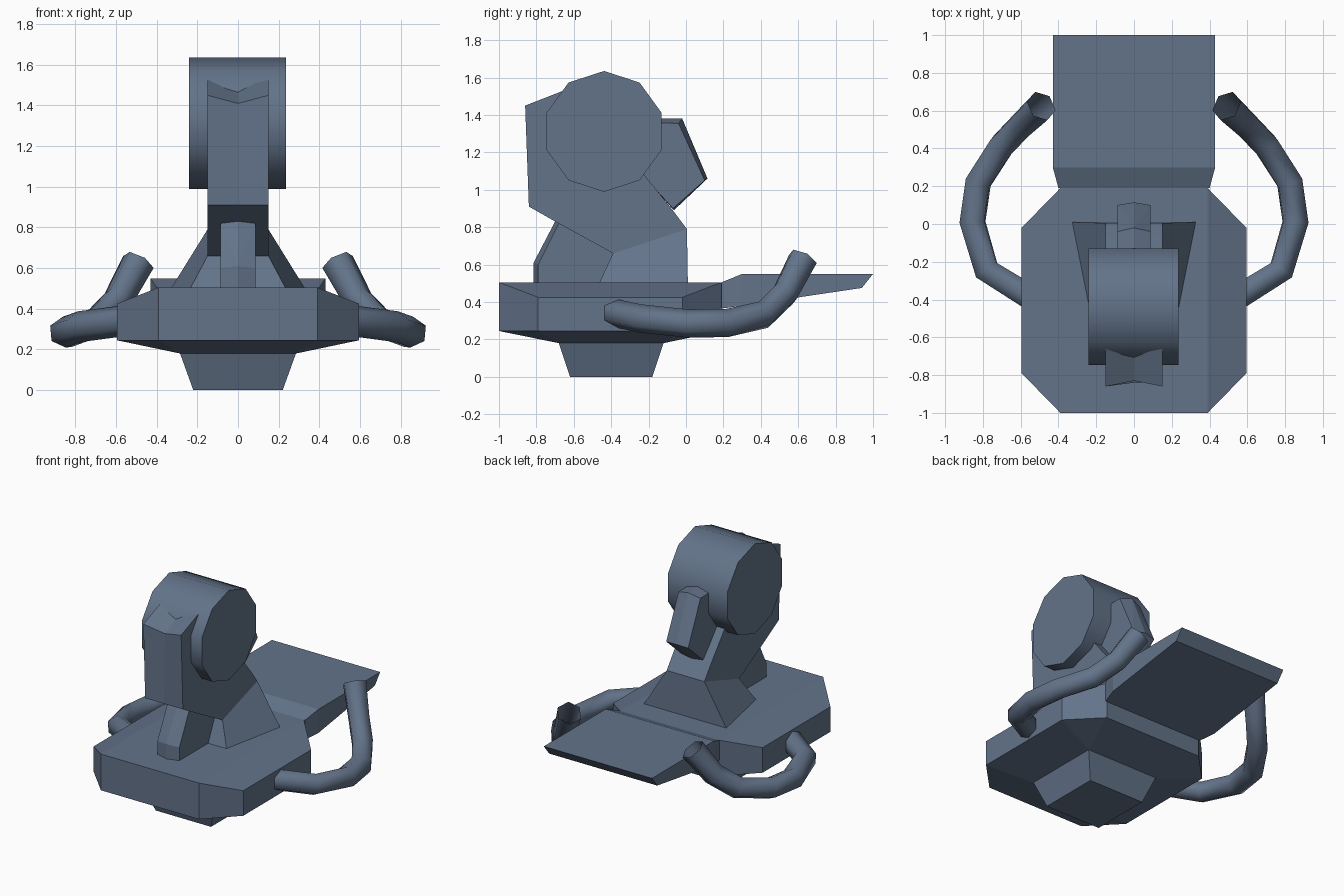
import bpy, bmesh, math

if "Cube" in bpy.data.objects:
    bpy.data.objects.remove(bpy.data.objects["Cube"])

slate = bpy.data.materials.new("slate")
slate.diffuse_color = (0.125, 0.172, 0.252, 1)
slate.use_nodes = True
slate.node_tree.nodes["Principled BSDF"].inputs["Base Color"].default_value = slate.diffuse_color


def add_object(name, bm):
    bmesh.ops.recalc_face_normals(bm, faces=bm.faces[:])
    mesh = bpy.data.meshes.new(name)
    bm.to_mesh(mesh)
    bm.free()
    mesh.materials.append(slate)
    obj = bpy.data.objects.new(name, mesh)
    bpy.context.collection.objects.link(obj)
    return obj


def hull(name, half):
    """Convex solid from points on the +x half, mirrored over x = 0."""
    bm = bmesh.new()
    for p in sorted({(s * x, y, z) for x, y, z in half for s in (1, -1)}):
        bm.verts.new(p)
    res = bmesh.ops.convex_hull(bm, input=bm.verts[:])
    loose = [v for v in res["geom_interior"] if isinstance(v, bmesh.types.BMVert)]
    bmesh.ops.delete(bm, geom=loose, context="VERTS")
    bmesh.ops.dissolve_limit(bm, angle_limit=0.02, verts=bm.verts[:], edges=bm.edges[:])
    return add_object(name, bm)


def loft(name, sections):
    """Skin (x, profile of y/z points) sections and cap both ends."""
    bm = bmesh.new()
    rings = [[bm.verts.new((x, y, z)) for y, z in prof] for x, prof in sections]
    n = len(rings[0])
    for a, b in zip(rings, rings[1:]):
        for i in range(n):
            j = (i + 1) % n
            bm.faces.new((a[i], a[j], b[j], b[i]))
    bm.faces.new(rings[0])
    bm.faces.new(rings[-1])
    return add_object(name, bm)


def smooth(obj, angle):
    bpy.ops.object.select_all(action="DESELECT")
    obj.select_set(True)
    bpy.context.view_layer.objects.active = obj
    bpy.ops.object.shade_smooth_by_angle(angle=math.radians(angle))


# Foot and chamfered base body
hull("foot", [(0.22, -0.62, 0), (0.22, -0.18, 0), (0.285, -0.68, 0.18), (0.285, -0.12, 0.18)])
hull("base_body", [
    (0.39, -1, 0.505), (0.595, -0.79, 0.425), (0.595, -0.02, 0.425), (0.39, 0.19, 0.505),
    (0.39, -1, 0.245), (0.595, -0.79, 0.245), (0.595, -0.02, 0.245), (0.39, 0.19, 0.245),
    (0.285, -0.68, 0.18), (0.285, -0.12, 0.18)])

# Rear plate
hull("rear_plate", [
    (0.40, 0.19, 0.505), (0.43, 0.30, 0.55), (0.43, 1.0, 0.55),
    (0.43, 0.94, 0.475), (0.43, 0.30, 0.38), (0.40, 0.19, 0.365)])

# Flared neck and front strut
hull("neck_flare", [
    (0.33, 0.01, 0.50), (0.235, -0.465, 0.50), (0.15, 0.005, 0.79), (0.15, -0.39, 0.66)])
hull("front_strut", [
    (0.087, -0.79, 0.50), (0.087, -0.79, 0.60), (0.087, -0.68, 0.82),
    (0, -0.815, 0.50), (0, -0.815, 0.61), (0, -0.70, 0.83),
    (0.087, -0.38, 0.68), (0.087, -0.42, 0.50)])

# Arm with a shallow groove along its top
rest = [(-0.84, 0.91), (-0.69, 0.825), (-0.39, 0.66), (0.005, 0.79), (-0.07, 0.89), (-0.28, 1.15)]
side = [(-0.86, 1.45)] + rest + [(-0.45, 1.61)]
middle = [(-0.83, 1.41)] + rest + [(-0.45, 1.58)]
loft("arm", [(-0.15, side), (0, middle), (0.15, side)])

# Ten-sided drum
drum = [(-0.438 + 0.323 * math.sin(i * math.tau / 10),
         1.312 + 0.323 * math.cos(i * math.tau / 10)) for i in range(10)]
smooth(loft("drum", [(-0.24, drum), (0.235, drum)]), 40)

# Ridged eyepiece behind the drum
hull("eyepiece", [
    (0.087, -0.25, 1.36), (0.087, -0.04, 1.355), (0.087, 0.10, 1.05), (0.087, -0.07, 0.90),
    (0.087, -0.25, 1.10), (0, -0.02, 1.38), (0, 0.115, 1.06), (0, -0.065, 0.89), (0, -0.25, 1.385)])

# Bent tube handles, open at the ends
path = [(0.53, -0.40, 0.345), (0.78, -0.245, 0.312), (0.855, 0.01, 0.285), (0.825, 0.22, 0.288),
        (0.70, 0.415, 0.332), (0.59, 0.53, 0.445), (0.49, 0.625, 0.63)]
for label, s in (("right", 1), ("left", -1)):
    curve = bpy.data.curves.new(label + "_handle", "CURVE")
    curve.dimensions = "3D"
    curve.bevel_depth = 0.076
    curve.bevel_resolution = 1
    curve.materials.append(slate)
    spline = curve.splines.new("POLY")
    spline.points.add(len(path) - 1)
    for pt, (x, y, z) in zip(spline.points, path):
        pt.co = (s * x, y, z, 1)
        pt.tilt = math.radians(30)
    spline.points[-1].radius = 1.1
    handle = bpy.data.objects.new(label + "_handle", curve)
    bpy.context.collection.objects.link(handle)
    bpy.ops.object.select_all(action="DESELECT")
    handle.select_set(True)
    bpy.context.view_layer.objects.active = handle
    bpy.ops.object.convert(target="MESH")
    smooth(bpy.context.view_layer.objects.active, 65)
